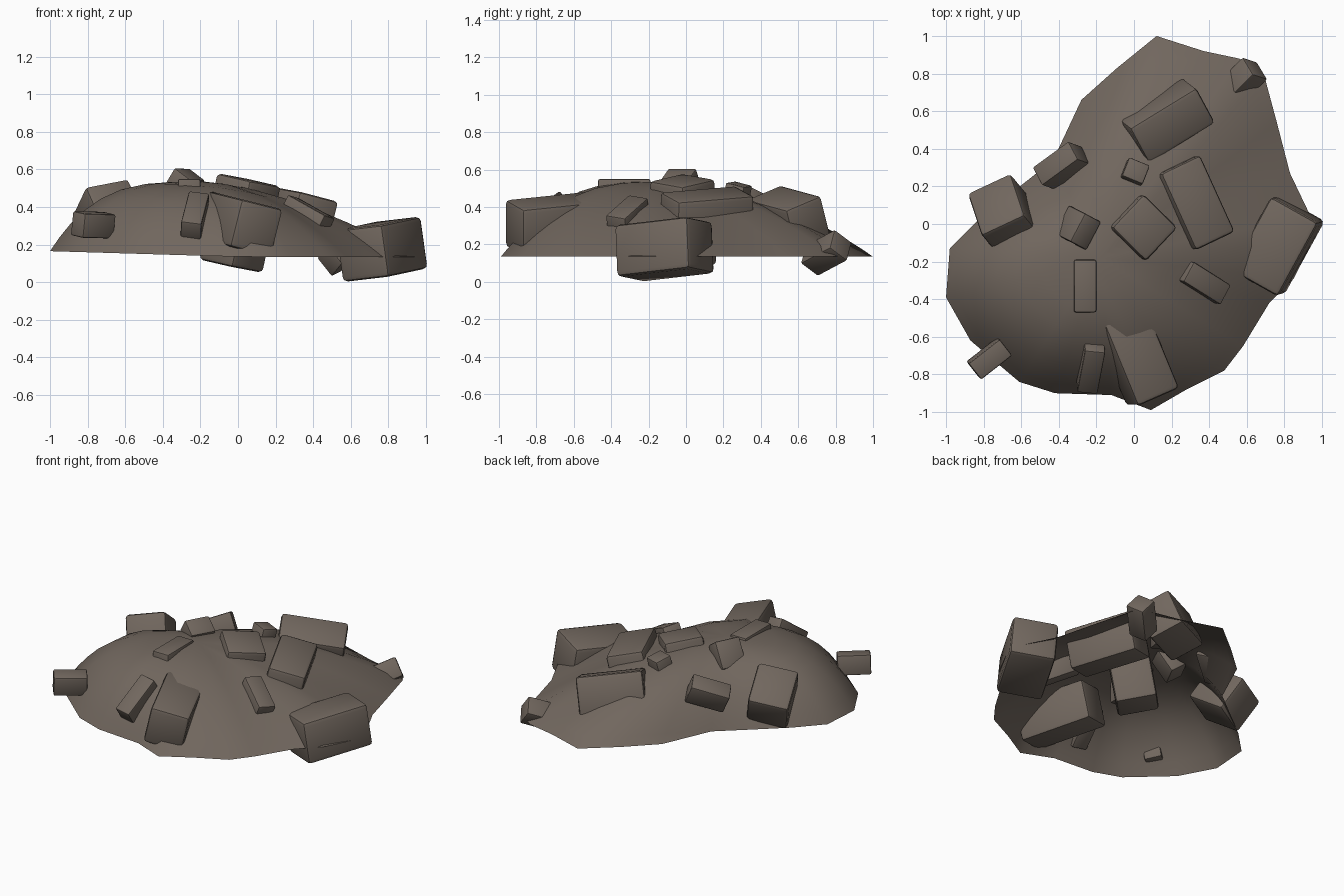
import bpy, bmesh, math
from mathutils import Vector, Matrix

if "Cube" in bpy.data.objects:
    bpy.data.objects.remove(bpy.data.objects["Cube"])

stone = bpy.data.materials.new("brown_stone")
stone.diffuse_color = (0.165, 0.135, 0.112, 1)
stone.use_nodes = True
stone.node_tree.nodes["Principled BSDF"].inputs["Base Color"].default_value = stone.diffuse_color


def finish(name, bm, angle):
    mesh = bpy.data.meshes.new(name)
    bm.to_mesh(mesh)
    bm.free()
    mesh.materials.append(stone)
    ob = bpy.data.objects.new(name, mesh)
    bpy.context.collection.objects.link(ob)
    bpy.ops.object.select_all(action='DESELECT')
    ob.select_set(True)
    bpy.context.view_layer.objects.active = ob
    bpy.ops.object.shade_smooth_by_angle(angle=math.radians(angle))
    return ob


# Mound: open-bottomed dome built from rings of the ground outline
OUTLINE = [(0.12, 1.0), (-0.09, 0.83), (-0.28, 0.66), (-0.43, 0.34), (-0.62, 0.19),
           (-0.82, 0.03), (-0.98, -0.13), (-1.0, -0.39), (-0.87, -0.62), (-0.61, -0.84),
           (-0.42, -0.90), (-0.12, -0.91), (0.09, -0.99), (0.28, -0.88), (0.48, -0.78),
           (0.58, -0.65), (0.72, -0.42), (0.85, -0.29), (0.95, -0.09), (0.94, 0.04),
           (0.83, 0.27), (0.76, 0.54), (0.69, 0.80), (0.56, 0.88), (0.37, 0.92)]
PEAK = Vector((-0.18, -0.18))
TOP = 0.535


def build_mound():
    bm = bmesh.new()
    centre = bm.verts.new((PEAK.x, PEAK.y, TOP))
    rings = []
    for t in (0.2, 0.38, 0.54, 0.67, 0.78, 0.87, 0.94, 1.0):
        ring = []
        for p in OUTLINE:
            d = Vector(p) - PEAK
            u = d.normalized()
            base = 0.135 + 0.03 * max(0, -p[0])
            # steeper on the front left, gentler on the back and front right
            power = (2.75 + 0.85 * u.dot(Vector((-0.75, -0.66)))
                     - 0.7 * max(0, u.dot(Vector((0.8, -0.6)))))
            q = PEAK + d * t
            ring.append(bm.verts.new((q.x, q.y, base + (TOP - base) * (1 - t ** power))))
        rings.append(ring)
    n = len(OUTLINE)
    for i in range(n):
        j = (i + 1) % n
        bm.faces.new((centre, rings[0][i], rings[0][j]))
        for a, b in zip(rings, rings[1:]):
            bm.faces.new((a[i], b[i], b[j], a[j]))
    finish("mound", bm, 60)


# Rocks: bevelled blocks, leaning so their top faces along (nx, ny, nz)
def rock(name, centre, size, yaw, lean, nz=1.0):
    bm = bmesh.new()
    bmesh.ops.create_cube(bm, size=1)
    bmesh.ops.scale(bm, vec=size, verts=bm.verts)
    bmesh.ops.bevel(bm, geom=bm.edges[:], offset=0.09 * min(size), segments=2,
                    profile=0.5, affect='EDGES')
    up = Vector((lean[0], lean[1], nz)).normalized()
    tilt = Vector((0, 0, 1)).rotation_difference(up).to_matrix().to_4x4()
    bm.transform(Matrix.Translation(centre) @ tilt @ Matrix.Rotation(math.radians(yaw), 4, 'Z'))
    finish(name, bm, 40)


build_mound()

# Large rocks
rock("right_rock", (0.765, -0.115, 0.175), (0.29, 0.45, 0.28), -29, (-0.14, -0.04))
rock("front_rock", (0.01, -0.70, 0.31), (0.25, 0.48, 0.26), 23, (0.25, 0.0))
rock("centre_rock", (0.01, -0.015, 0.315), (0.25, 0.26, 0.47), 46, (0.21, -0.02))
rock("middle_right_rock", (0.31, 0.11, 0.345), (0.24, 0.45, 0.26), 25, (0.25, 0.03))
rock("back_rock", (0.17, 0.55, 0.335), (0.42, 0.23, 0.25), 30, (0.32, -0.25))
rock("left_rock", (-0.69, 0.05, 0.35), (0.26, 0.29, 0.25), 22, (-0.45, 0.55))

# Small rocks
rock("back_corner_rock", (0.565, 0.75, 0.155), (0.13, 0.13, 0.24), 10, (0.6, 0.6), 0.32)
rock("left_back_rock", (-0.385, 0.31, 0.385), (0.25, 0.12, 0.15), 32, (-0.55, 0.2))
rock("upper_back_rock", (0.0, 0.27, 0.45), (0.12, 0.11, 0.15), -22, (0.15, 0.2))
rock("peak_rock", (-0.30, -0.02, 0.50), (0.12, 0.17, 0.18), -28, (0.6, -0.3))
rock("flat_top_rock", (-0.26, -0.33, 0.46), (0.12, 0.28, 0.18), 0, (0.0, 0.0))
rock("right_slope_rock", (0.36, -0.31, 0.34), (0.26, 0.12, 0.14), -30, (0.5, -0.1))
rock("front_slope_rock", (-0.23, -0.755, 0.35), (0.11, 0.28, 0.12), -8, (0.05, -0.75))
rock("left_front_rock", (-0.77, -0.715, 0.305), (0.21, 0.11, 0.13), 38, (0.1, -0.1))
